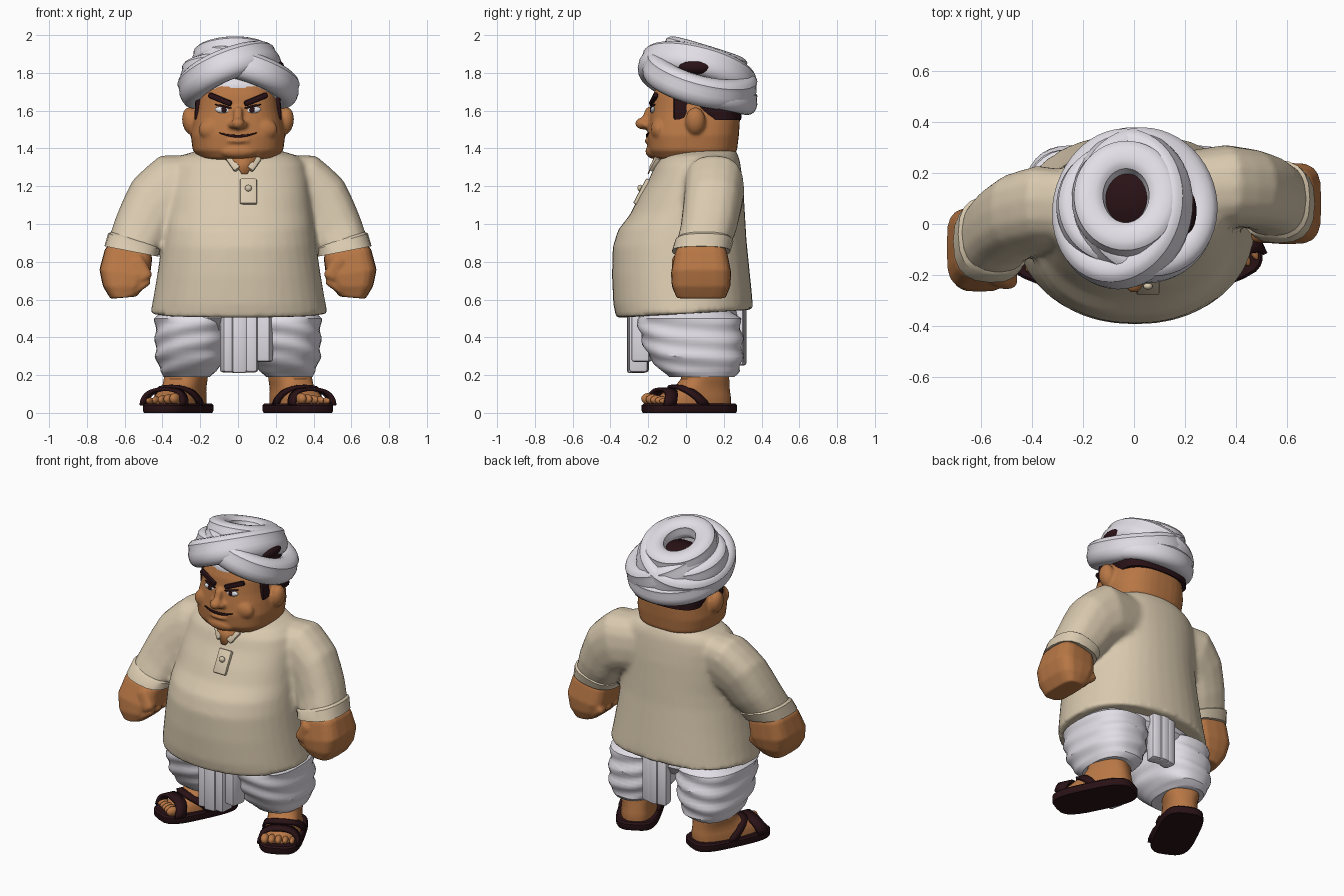
import bpy, bmesh, math
from mathutils import Matrix, Vector, Euler

start_cube = bpy.data.objects.get("Cube")
if start_cube:
    bpy.data.objects.remove(start_cube, do_unlink=True)

def material(name, *rgb):
    m = bpy.data.materials.new(name)
    m.diffuse_color = (*rgb, 1)
    m.use_nodes = True
    m.node_tree.nodes["Principled BSDF"].inputs["Base Color"].default_value = (*rgb, 1)
    return m

shirt = material("beige_cotton", 0.7, 0.59, 0.43)
cloth = material("white_cloth", 0.76, 0.73, 0.79)
skin = material("brown_skin", 0.48, 0.185, 0.06)
dark = material("dark_brown", 0.022, 0.006, 0.008)
eye_white = material("eye_white", 0.75, 0.76, 0.8)
IDENTITY = Matrix.Identity(4)
MIRROR = Matrix.Scale(-1, 4, (1, 0, 0))
parts = []

def finish(name, bm, mat, M=IDENTITY):
    bm.transform(M)
    bmesh.ops.recalc_face_normals(bm, faces=bm.faces)
    mesh = bpy.data.meshes.new(name)
    bm.to_mesh(mesh)
    bm.free()
    mesh.materials.append(mat)
    obj = bpy.data.objects.new(name, mesh)
    bpy.context.collection.objects.link(obj)
    parts.append(obj)
    return obj

def fuse(name, pieces, mat, voxel, smoothing):
    """Melt overlapping pieces into one soft surface."""
    bm = bmesh.new()
    for piece in pieces:
        bm.from_mesh(piece.data)
        parts.remove(piece)
        bpy.data.objects.remove(piece, do_unlink=True)
    whole = finish(name, bm, mat)
    remesh = whole.modifiers.new("melt", "REMESH")
    remesh.mode, remesh.voxel_size, remesh.use_smooth_shade = "VOXEL", voxel, True
    soft = whole.modifiers.new("soften", "SMOOTH")
    soft.factor, soft.iterations = 0.5, smoothing

def power(v, p):
    return math.copysign(abs(v) ** (2 / p), v)

def skin_rings(bm, rings, closed=False):
    n, count = len(rings[0]), len(rings)
    for i in range(count if closed else count - 1):
        a, b = rings[i], rings[(i + 1) % count]
        for j in range(n):
            k = (j + 1) % n
            bm.faces.new((a[j], a[k], b[k], b[j]))
    if not closed:
        bm.faces.new(rings[0])
        bm.faces.new(rings[-1])

def loft(name, sections, mat, M=IDENTITY, p=2.0, n=28, steps=3, fold=0.0):
    """Sections: x, y, z, half width, half depth, tilt about y."""
    bm, rings, rows = bmesh.new(), [], []
    for a, b in zip(sections, sections[1:]):
        rows += [Vector(a).lerp(Vector(b), i / steps) for i in range(steps)]
    for x, y, z, rx, ry, tilt in rows + [Vector(sections[-1])]:
        turn, ring = Matrix.Rotation(math.radians(tilt), 3, "Y"), []
        for j in range(n):
            t = math.tau * j / n
            f = 1 + fold * math.sin(62 * z + 2.5 * math.cos(t) + 2 * math.sin(t))
            flat = Vector((f * rx * power(math.cos(t), p), f * ry * power(math.sin(t), p), 0))
            ring.append(bm.verts.new(Vector((x, y, z)) + turn @ flat))
        rings.append(ring)
    skin_rings(bm, rings)
    return finish(name, bm, mat, M)

def stack(name, rows, mat, M=IDENTITY, x=0.0, lean=0.0, **options):
    """Rows: height, half width, front y, back y."""
    sections = [(x + lean * i, (f + b) / 2, z, w, (b - f) / 2, 0) for i, (z, w, f, b) in enumerate(rows)]
    return loft(name, sections, mat, M, **options)

def wrap(name, centre, radii, tube, tilt_back, tilt_side):
    """Pleated turban band: a tilted ring with a crease along it."""
    bm, rings = bmesh.new(), []
    for i in range(48):
        a, ring = math.tau * i / 48, []
        for j in range(20):
            t = math.tau * j / 20
            crease = 1 - 0.14 * math.exp(-((math.sin(t) - 0.25) / 0.18) ** 2)
            out = tube[0] * (power(math.cos(t), 2.4) * crease - 1)
            ring.append(bm.verts.new(((radii[0] + out) * math.cos(a), (radii[1] + out) * math.sin(a),
                                      tube[1] * power(math.sin(t), 2.4))))
        rings.append(ring)
    skin_rings(bm, rings, closed=True)
    turn = Euler((math.radians(-tilt_back), math.radians(-tilt_side), 0)).to_matrix().to_4x4()
    finish(name, bm, cloth, Matrix.Translation(centre) @ turn)

def box(name, centre, size, mat, M=IDENTITY, turn=(0, 0, 0), bevel=0.015):
    bm = bmesh.new()
    bmesh.ops.create_cube(bm, size=1)
    bmesh.ops.scale(bm, vec=size, verts=bm.verts)
    bmesh.ops.bevel(bm, geom=bm.edges[:], offset=bevel, segments=2, profile=0.5, affect="EDGES")
    rotation = Euler([math.radians(d) for d in turn]).to_matrix().to_4x4()
    return finish(name, bm, mat, M @ Matrix.Translation(centre) @ rotation)

def ball(name, centre, size, mat, M=IDENTITY, turn=0):
    bm = bmesh.new()
    bmesh.ops.create_uvsphere(bm, u_segments=20, v_segments=12, radius=1)
    bmesh.ops.scale(bm, vec=size, verts=bm.verts)
    return finish(name, bm, mat, M @ Matrix.Translation(centre) @ Matrix.Rotation(math.radians(turn), 4, "Y"))

def ribbon(name, pairs, thickness, mat, M=IDENTITY):
    """Thin strip through pairs of edge points."""
    bm = bmesh.new()
    rows = [[bm.verts.new(v) for v in pair] for pair in pairs]
    for a, b in zip(rows, rows[1:]):
        bm.faces.new((a[0], a[1], b[1], b[0]))
    thick = finish(name, bm, mat, M).modifiers.new("thickness", "SOLIDIFY")
    thick.thickness, thick.offset = thickness, 0

def strap(name, y, sweep, width, height, M):
    """Sandal strap arching over the foot."""
    angles = [math.pi * i / 14 for i in range(15)]
    ribbon(name, [[(0.118 * power(math.cos(t), 2.6), y + sweep * (1 - math.sin(t)) + e * width / 2,
                    0.04 + height * power(math.sin(t), 2.6)) for e in (-1, 1)] for t in angles], .018, dark, M)

# Shirt with blended sleeves, hem dipping toward the front; the right arm reaches further forward
hem_tilt, reach = Matrix.Identity(4), Matrix.Identity(4)
hem_tilt[2][1] = 0.06
reach[1][2], reach[1][3] = 0.2, -0.325
arms = (("left", IDENTITY), ("right", reach @ MIRROR))
garment = [stack("body", [(0.525, .47, -.37, .355), (0.6, .455, -.385, .35), (0.75, .43, -.392, .335),
                          (0.9, .408, -.388, .32), (0.99, .395, -.36, .315), (1.07, .385, -.295, .31),
                          (1.16, .375, -.25, .305), (1.25, .365, -.195, .295), (1.32, .345, -.165, .285),
                          (1.36, .3, -.135, .27), (1.39, .19, -.1, .255)], shirt, hem_tilt, x=.005, p=2.2, n=40)]
for side, M in arms:
    garment.append(loft("sleeve", [(.1, .13, 1.205, .16, .14, -88), (.36, .15, 1.18, .19, .16, -74),
                                   (.45, .14, 1.1, .17, .155, -50), (.51, .12, .98, .15, .15, -30),
                                   (.555, .09, .885, .135, .146, -14)], shirt, M, p=2.5, n=16, steps=2))
    loft(side + "_cuff", [(.547, .097, .92, .13, .14, -17), (.548, .096, .907, .146, .155, -17),
                          (.565, .08, .855, .145, .155, -11), (.565, .08, .857, .12, .13, -11)],
         shirt, M, p=2.6, n=20, steps=1)
    # Closed fist with curled fingers and thumb
    fist = [loft("palm", [(.565, .08, .9, .1, .11, -11), (.58, .08, .84, .128, .14, -11),
                          (.6, .08, .74, .135, .16, -8), (.605, .08, .67, .11, .155, 0),
                          (.605, .08, .61, .07, .13, 5)], skin, M, p=3.6, n=20, steps=2),
            box("thumb", (.515, -.035, .765), (.08, .08, .14), skin, M, (0, 28, 0), .025)]
    fist += [box("finger", (.53, -.025 + i * .07, .69), (.12, .064, .09), skin, M, (0, 35, 0), .02) for i in range(4)]
    fuse(side + "_fist", fist, skin, .009, 2)
fuse("shirt", garment, shirt, .016, 5)
box("button_placket", (.055, -.232, 1.17), (.09, .03, .15), shirt, turn=(-28, 0, 0), bevel=.008)
ball("shirt_button", (.055, -.243, 1.19), (.018, .014, .018), shirt)
for side, x, turn in (("right", -.025, 35), ("left", .085, -35)):
    box(side + "_collar_flap", (x, -.165, 1.32), (.04, .03, .09), shirt, turn=(-25, -turn, 0), bevel=.01)
ribbon("open_neck", [((-.04, -.165, 1.36), (.1, -.165, 1.36)), ((.02, -.2, 1.265), (.05, -.2, 1.265))], .006, skin)

# Draped trousers with front and back pleats
stack("hip_wrap", [(.44, .3, -.2, .24), (.5, .4, -.27, .28), (.6, .39, -.28, .26)], cloth, p=2.2)
for side, M in (("left", IDENTITY), ("right", MIRROR)):
    stack(side + "_trouser_leg", [(.57, .16, -.2, .2), (.5, .205, -.26, .285), (.4, .195, -.24, .3),
                                  (.3, .185, -.2, .3), (.22, .15, -.13, .285), (.19, .12, -.09, .25)],
          cloth, M, x=.225, lean=.009, p=2.5, n=36, steps=5, fold=.03)
for i, (x, bottom, y) in enumerate([(-.05, .215, -.25), (.005, .21, -.262), (.065, .215, -.25), (.14, .27, -.235)]):
    box("front_pleat", (x, y, (bottom + .6) / 2), (.08, .1, .6 - bottom), cloth, turn=(0, 0, 12 - 8 * i))
for i in range(3):
    box("back_pleat", (-.03 + i * .05, .27 + .01 * (i % 2), .42), (.065, .08, .34), cloth, turn=(0, 0, 10 - 10 * i))

# Feet and sandals, toes turned out
place = Matrix.Translation((.316, .02, 0)) @ Matrix.Rotation(math.radians(26), 4, "Z")
for side, M in (("left", place), ("right", MIRROR @ place)):
    stack(side + "_sandal_sole", [(0, .125, -.255, .25), (.01, .13, -.26, .255), (.04, .13, -.26, .255),
                                  (.05, .122, -.25, .245)], dark, M, p=3.4, steps=1)
    stack(side + "_foot", [(.045, .105, -.21, .23), (.085, .103, -.18, .23), (.115, .098, -.13, .225),
                           (.145, .098, -.07, .22), (.18, .105, -.035, .215), (.26, .11, -.03, .21)],
          skin, M, p=2.6, steps=2)
    for i in range(5):
        size = .03 - .003 * i
        ball(side + "_toe", (-.08 + i * .04, -.205 + .007 * i, .045 + size), (size * .85, .04, size), skin, M)
    strap(side + "_toe_strap", -.145, -.03, .07, .085, M)
    strap(side + "_instep_strap", -.08, .11, .06, .1, M)

# Head with heavy jaw, soft features and ears
head_rows = [(1.325, .14, -.1, .2), (1.35, .205, -.175, .245), (1.39, .24, -.2, .27), (1.47, .25, -.205, .28),
             (1.54, .238, -.195, .285), (1.6, .224, -.185, .285), (1.68, .212, -.175, .27), (1.77, .18, -.145, .24)]

def face_y(x, z):
    """Front surface of the head at x, z."""
    for a, b in zip(head_rows, head_rows[1:]):
        if a[0] <= z <= b[0]:
            _, w, f, k = Vector(a).lerp(Vector(b), (z - a[0]) / (b[0] - a[0]))
            return (f + k) / 2 - (k - f) / 2 * (1 - abs(x / w) ** 2.6) ** (1 / 2.6)

def face_stroke(name, points, thick):
    """Flat tapered mark lying on the face."""
    pairs = []
    for i, (x, z) in enumerate(points):
        half = thick * (0.35 + 0.65 * math.sin(math.pi * i / (len(points) - 1)))
        pairs.append([(x, face_y(x, z + e * half) - .004, z + e * half) for e in (-1, 1)])
    ribbon(name, pairs, .008, dark)

head = [stack("skull", head_rows, skin, p=2.6, n=40), ball("nose", (0, -.225, 1.532), (.036, .045, .032), skin),
        box("bridge", (0, -.2, 1.575), (.045, .05, .09), skin, turn=(-22, 0, 0)),
        ball("lip", (0, face_y(0, 1.44), 1.44), (.06, .016, .014), skin),
        ball("chin", (0, -.17, 1.385), (.1, .045, .04), skin)]
face_stroke("mouth", [(.011 * i, 1.465 + .00022 * i * i) for i in range(-9, 10)], .007)
for side, s, M in (("left", 1, IDENTITY), ("right", -1, MIRROR)):
    head += [ball("nostril", (.03, -.205, 1.525), (.022, .03, .02), skin, M),
             ball("cheek", (.13, -.143, 1.5), (.08, .044, .06), skin, M),
             ball("ear", (.25, .05, 1.545), (.046, .054, .074), skin, M, 8)]
    ball(side + "_eye", (.08, face_y(.08, 1.603) + .004, 1.603), (.042, .013, .018), eye_white, M, -8)
    ball(side + "_iris", (.075, face_y(.08, 1.603) - .007, 1.604), (.014, .006, .015), dark, M)
    face_stroke(side + "_upper_lid", [(s * (.035 + .014 * i), 1.614 + .003 * i) for i in range(7)], .006)
    box(side + "_eyebrow", (.095, face_y(.095, 1.66) - .005, 1.66), (.135, .024, .03), dark, M, (0, -22, 12), .009)
    box(side + "_sideburn", (.213, -.03, 1.615), (.03, .07, .13), dark, M, (0, -4, 0), .012)
fuse("head", head, skin, .009, 4)

# Hair under the turban
stack("hair", [(1.55, .225, .06, .292), (1.6, .232, .0, .295), (1.66, .228, -.08, .295), (1.72, .22, -.08, .29)],
      dark, p=2.5, steps=2)
ball("hair_crown", (0, .09, 1.72), (.22, .2, .16), dark)
ball("hair_in_side_gap", (.2, .05, 1.83), (.045, .09, .04), dark)

# Turban: crossing bands around an open crown
wrap("turban_base_band", (0, .11, 1.69), (.295, .275), (.06, .068), 12, 0)
wrap("turban_inner_band", (-.06, .07, 1.79), (.245, .25), (.055, .07), 14, 0)
wrap("turban_right_band", (.04, .075, 1.775), (.295, .31), (.065, .08), 14, -18)
wrap("turban_left_band", (-.045, .06, 1.785), (.285, .32), (.065, .085), 14, 22)
wrap("turban_top_band", (-.03, .1, 1.882), (.215, .235), (.068, .06), 17, 2)

# Smooth shading with sharp creases kept
bpy.ops.object.select_all(action="DESELECT")
for part in parts:
    part.select_set(True)
bpy.context.view_layer.objects.active = parts[0]
bpy.ops.object.shade_smooth_by_angle(angle=math.radians(35))
